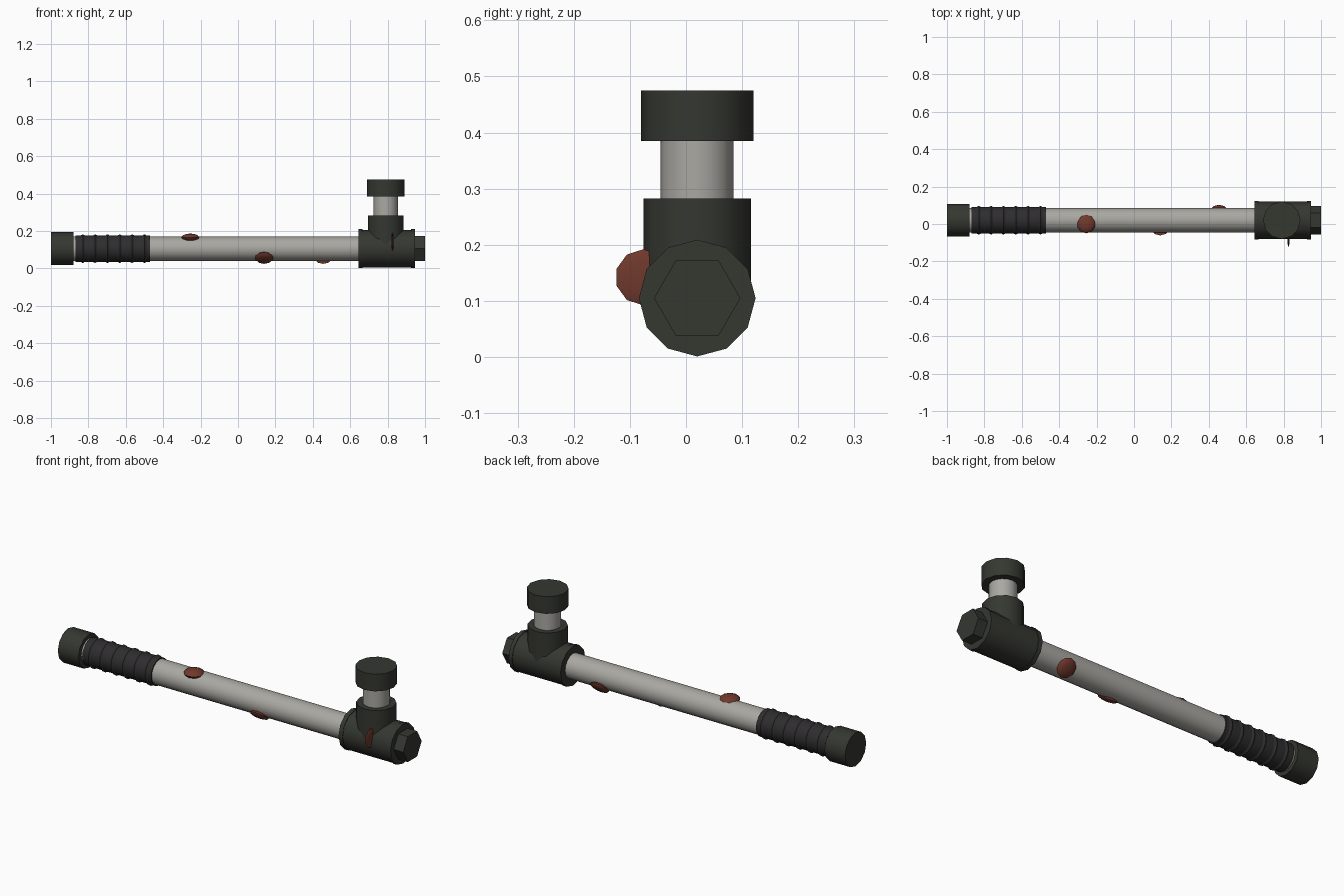
import bpy, math
from mathutils import Vector

if "Cube" in bpy.data.objects:
    bpy.data.objects.remove(bpy.data.objects["Cube"])

CY, CZ, BX = 0.02, 0.105, 0.79   # pipe axis (y, z) and branch x


def material(name, rgb):
    m = bpy.data.materials.new(name)
    m.diffuse_color = (*rgb, 1)
    m.use_nodes = True
    m.node_tree.nodes["Principled BSDF"].inputs["Base Color"].default_value = m.diffuse_color
    return m


IRON = material("dark_iron", (0.035, 0.038, 0.030))
STEEL = material("galvanised_steel", (0.40, 0.39, 0.36))
TAPE = material("black_tape", (0.028, 0.026, 0.028))
RUST = material("rust", (0.16, 0.04, 0.025))


def finish(name, mat, smooth=True):
    ob = bpy.context.object
    ob.name = name
    ob.data.materials.append(mat)
    bpy.ops.object.transform_apply(location=False, rotation=True, scale=True)
    if smooth:
        bpy.ops.object.shade_smooth_by_angle(angle=math.radians(40))
    return ob


def tube_x(name, x0, x1, r, sides, mat):
    bpy.ops.mesh.primitive_cylinder_add(vertices=sides, radius=r, depth=x1 - x0,
        location=((x0 + x1) / 2, CY, CZ), rotation=(0, math.pi / 2, 0))
    # sides is even, so turn hexes to point upward
    return finish(name, mat, sides > 6)


def tube_z(name, z0, z1, r, sides, mat):
    bpy.ops.mesh.primitive_cylinder_add(vertices=sides, radius=r, depth=z1 - z0,
        location=(BX, CY, (z0 + z1) / 2))
    return finish(name, mat)


# Main pipe and its end cap
tube_x("main_pipe", -0.92, 0.68, 0.065, 16, STEEL)
tube_x("handle_end_cap", -1.0, -0.88, 0.088, 12, IRON)

# Wrapped grip with raised bands
tube_x("grip_wrap", -0.87, -0.47, 0.071, 16, TAPE)
for i in range(6):
    bpy.ops.mesh.primitive_torus_add(major_segments=16, minor_segments=6,
        major_radius=0.065, minor_radius=0.012,
        location=(-0.83 + i * 0.066, CY, CZ), rotation=(0, math.pi / 2, 0))
    finish(f"grip_band_{i + 1}", TAPE)

# Tee fitting with end collars and hex plug
tube_x("tee_body", 0.645, 0.94, 0.101, 12, IRON)
tube_x("tee_collar_inner", 0.643, 0.665, 0.104, 12, IRON)
tube_x("tee_collar_outer", 0.925, 0.945, 0.104, 12, IRON)
tube_x("hex_plug", 0.93, 1.0, 0.077, 6, IRON)

# Upright branch: socket, nipple pipe and cap
tube_z("tee_socket", 0.105, 0.282, 0.096, 12, IRON)
tube_z("branch_pipe", 0.25, 0.41, 0.065, 16, STEEL)
tube_z("branch_cap", 0.385, 0.475, 0.10, 12, IRON)

# Flattened rust patches: position, surface normal, half thickness
patches = [
    ((-0.255, 0.0, 0.165), (0, 0, 1), 0.021),
    ((0.14, -0.021, 0.056), (0, -0.6, -0.8), 0.015),
    ((0.455, 0.067, 0.060), (0, 0.72, -0.7), 0.015),
    ((0.826, -0.076, 0.142), (1, 0, 0), 0.006),
]
for i, (pos, normal, half) in enumerate(patches):
    rot = Vector(normal).to_track_quat('Z', 'Y').to_euler()
    bpy.ops.mesh.primitive_uv_sphere_add(segments=10, ring_count=6, radius=1,
        location=pos, rotation=rot)
    bpy.context.object.scale = (0.05, 0.05, half)
    finish(f"rust_patch_{i + 1}", RUST)
